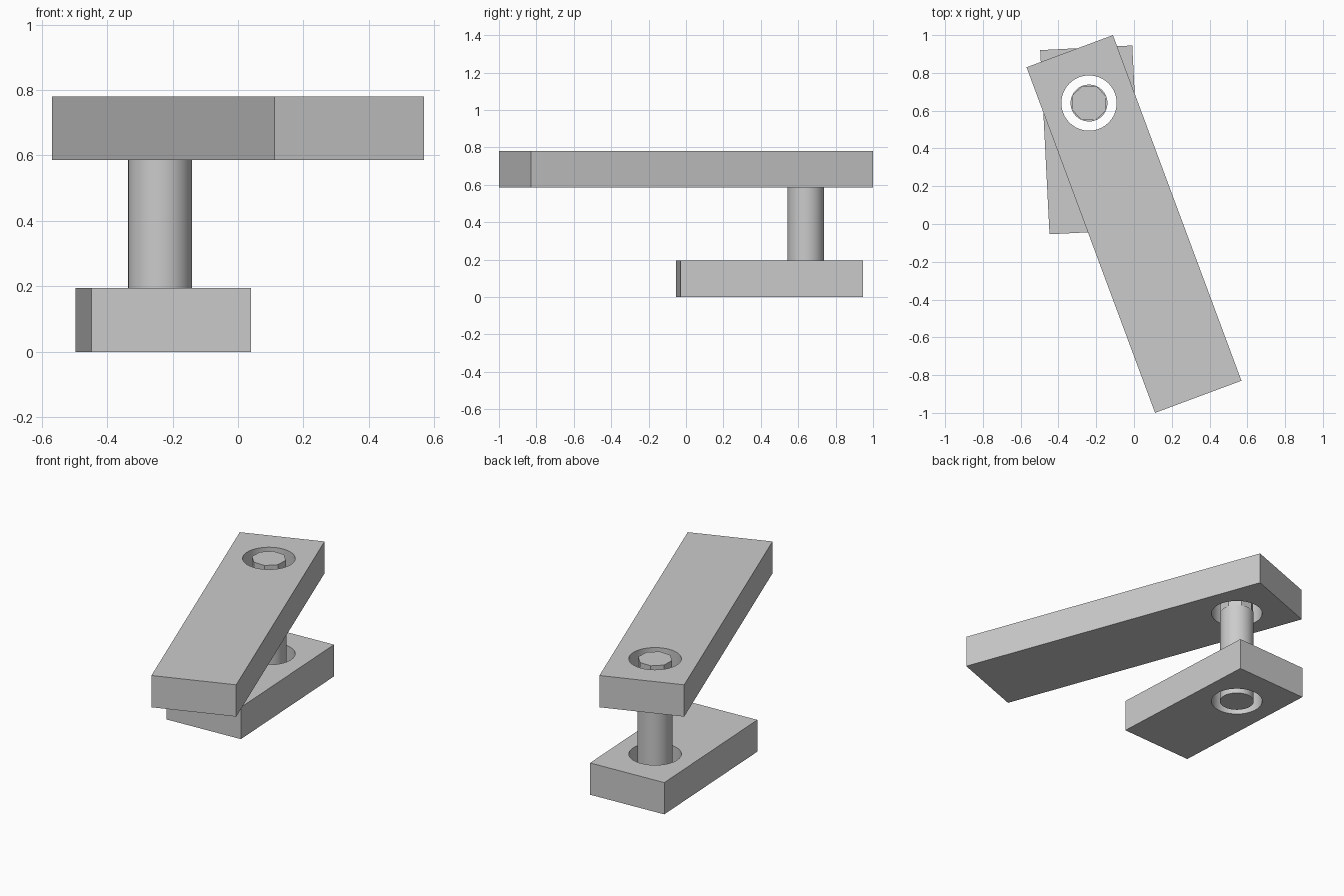
import bpy
from math import radians, sin, cos

if "Cube" in bpy.data.objects:
    bpy.data.objects.remove(bpy.data.objects["Cube"], do_unlink=True)

U = 0.0976                       # base module: pin radius
THICK = 2 * U                    # plate thickness
GAP = 4 * U                      # clear height between the plates
TOP_ANGLE, BASE_ANGLE = radians(20.4), radians(2.9)
PIN = (-7 * U * sin(TOP_ANGLE), 7 * U * cos(TOP_ANGLE))

grey = bpy.data.materials.new("plain_grey")
grey.use_nodes = True
grey.diffuse_color = (0.6, 0.6, 0.6, 1)
grey.node_tree.nodes["Principled BSDF"].inputs["Base Color"].default_value = (0.6, 0.6, 0.6, 1)


def finish(obj, name):
    obj.name = name
    obj.data.materials.clear()
    obj.data.materials.append(grey)
    bpy.ops.object.select_all(action='DESELECT')
    obj.select_set(True)
    bpy.context.view_layer.objects.active = obj
    bpy.ops.object.shade_smooth_by_angle(angle=radians(30))


def cylinder(radius, z0, z1, sides, turn=0):
    bpy.ops.mesh.primitive_cylinder_add(vertices=sides, radius=radius, depth=z1 - z0,
                                        location=(*PIN, (z0 + z1) / 2), rotation=(0, 0, turn))
    return bpy.context.object


def plate(name, length, hole_offset, angle, z0):
    """Rectangular bar, turned about the pin, with a round clearance hole."""
    x = PIN[0] + hole_offset * sin(angle)
    y = PIN[1] - hole_offset * cos(angle)
    bpy.ops.mesh.primitive_cube_add(size=1, location=(x, y, z0 + THICK / 2), rotation=(0, 0, angle))
    bar = bpy.context.object
    bar.scale = (5 * U, length, THICK)
    bpy.ops.object.transform_apply(location=False, rotation=False, scale=True)
    cutter = cylinder(1.5 * U, z0 - U, z0 + THICK + U, 64)
    cut = bar.modifiers.new("hole", 'BOOLEAN')
    cut.operation, cut.solver, cut.object = 'DIFFERENCE', 'EXACT', cutter
    bpy.context.view_layer.objects.active = bar
    bpy.ops.object.modifier_apply(modifier=cut.name)
    bpy.data.objects.remove(cutter, do_unlink=True)
    finish(bar, name)


# Two drilled bars
plate("base_plate", 10 * U, 2 * U, BASE_ANGLE, 0)
plate("top_plate", 20 * U, 7 * U, TOP_ANGLE, THICK + GAP)

# Round pin with an eight-sided head, flush with the top bar
finish(cylinder(U, 0, THICK + GAP, 64), "pin_shaft")
finish(cylinder(U, THICK + GAP, 2 * THICK + GAP, 8, TOP_ANGLE), "pin_head")
